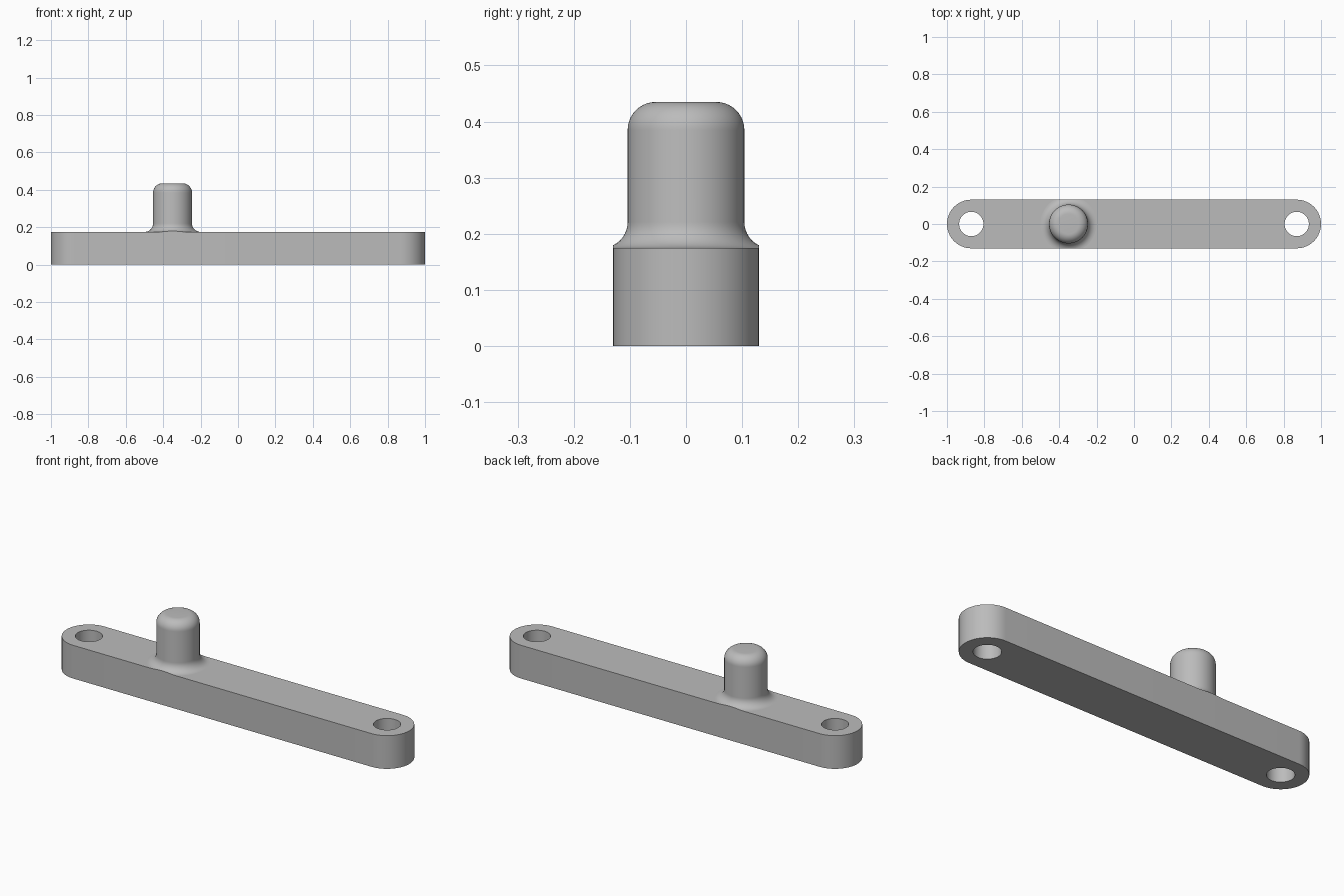
import bpy, bmesh
from math import sin, cos, pi, radians
from mathutils import Matrix, Vector

cube = bpy.data.objects.get("Cube")
if cube:
    bpy.data.objects.remove(cube, do_unlink=True)

HALF_WIDTH, HEIGHT = 0.13, 0.175
END_X = 1 - HALF_WIDTH
HOLE_R = 0.065
PEG_X, PEG_R, PEG_TOP = -0.35, 0.104, 0.435
FOOT, ROUND = 0.046, 0.05
STEPS = 32

grey = bpy.data.materials.new("plain grey")
grey.use_nodes = True
colour = (0.5, 0.5, 0.5, 1)
grey.diffuse_color = colour
grey.node_tree.nodes["Principled BSDF"].inputs["Base Color"].default_value = colour


def finish(name, bm):
    bmesh.ops.recalc_face_normals(bm, faces=bm.faces)
    mesh = bpy.data.meshes.new(name)
    bm.to_mesh(mesh)
    bm.free()
    mesh.materials.append(grey)
    obj = bpy.data.objects.new(name, mesh)
    bpy.context.collection.objects.link(obj)
    bpy.ops.object.select_all(action="DESELECT")
    obj.select_set(True)
    bpy.context.view_layer.objects.active = obj
    bpy.ops.object.shade_smooth_by_angle(angle=radians(30))


def half_loop(bm, side, radius, z):
    """Half circle round one end, from its front to its back."""
    angles = [-pi / 2 + pi * i / STEPS for i in range(STEPS + 1)]
    return [bm.verts.new((side * (END_X + radius * cos(a)), radius * sin(a), z))
            for a in angles]


# Bar: each end is a ring around its hole, joined by a straight middle
bm = bmesh.new()
levels = (0, HEIGHT)
middle = {}
for side in (-1, 1):
    outer = [half_loop(bm, side, HALF_WIDTH, z) for z in levels]
    hole = [half_loop(bm, side, HOLE_R, z) for z in levels]
    inner = []
    for k, z in enumerate(levels):
        arc = [bm.verts.new((2 * side * END_X - v.co.x, v.co.y, z))
               for v in hole[k][1:-1]]
        inner.append([hole[k][0]] + arc + [hole[k][-1]])
    for i in range(STEPS):
        for k in range(2):
            bm.faces.new((outer[k][i], outer[k][i + 1], hole[k][i + 1], hole[k][i]))
        for wall in (outer, hole, inner):
            bm.faces.new((wall[0][i], wall[0][i + 1], wall[1][i + 1], wall[1][i]))
    middle[side] = outer, inner
for k in range(2):
    (left_out, left_in), (right_out, right_in) = middle[1], middle[-1]
    bm.faces.new([left_out[k][0]] + left_in[k] + [left_out[k][-1]]
                 + [right_out[k][-1]] + right_in[k][::-1] + [right_out[k][0]])
for i in (0, -1):
    a, b = middle[1][0], middle[-1][0]
    bm.faces.new((a[0][i], a[1][i], b[1][i], b[0][i]))
finish("bar", bm)

# Peg: turned profile with a flared foot and a rounded top
bm = bmesh.new()
quarter = [pi / 2 * i / 10 for i in range(11)]
profile = [(PEG_R + FOOT * (1 - sin(a)), HEIGHT + FOOT * (1 - cos(a))) for a in quarter]
profile += [(PEG_R - ROUND * (1 - cos(a)), PEG_TOP - ROUND * (1 - sin(a))) for a in quarter]
points = [(0, HEIGHT)] + profile + [(0, PEG_TOP)]
verts = [bm.verts.new((r, 0, z)) for r, z in points]
edges = [bm.edges.new(pair) for pair in zip(verts, verts[1:])]
bmesh.ops.spin(bm, geom=verts + edges, cent=(0, 0, 0), axis=(0, 0, 1),
               angle=2 * pi, steps=2 * STEPS)
bmesh.ops.remove_doubles(bm, verts=bm.verts, dist=0.0001)

# Trim the flared foot flush with the sides of the bar
for side in (-1, 1):
    cut = bmesh.ops.bisect_plane(
        bm, geom=bm.verts[:] + bm.edges[:] + bm.faces[:],
        plane_co=(0, side * HALF_WIDTH, 0), plane_no=(0, side, 0), clear_outer=True)
    rim = [e for e in cut["geom_cut"] if isinstance(e, bmesh.types.BMEdge)]
    bmesh.ops.holes_fill(bm, edges=rim, sides=0)
bmesh.ops.transform(bm, matrix=Matrix.Translation(Vector((PEG_X, 0, 0))), verts=bm.verts)
finish("peg", bm)
